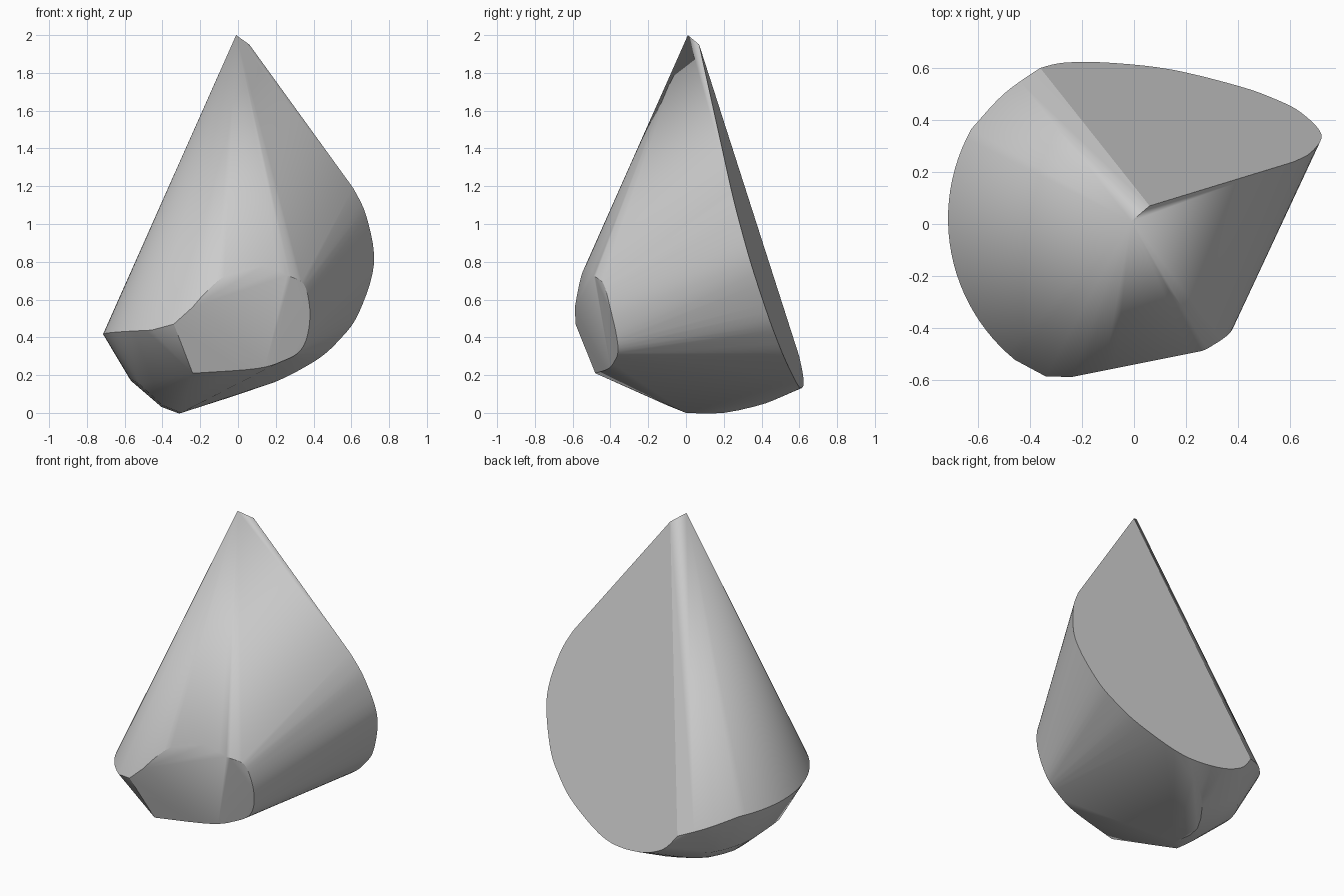
import bpy
import bmesh
import math
from mathutils import Vector

default_cube = bpy.data.objects.get("Cube")
if default_cube:
    bpy.data.objects.remove(default_cube, do_unlink=True)

APEX = Vector((-0.01, 0.01, 2.0))
CONE_SLOPE = 0.445


def back_plane(x, z):
    """Point on the large slanted flat cut at the back."""
    return Vector((x, 0.651 - 0.102 * x - 0.295 * z, z))


def cone_point(x, y):
    """Point on the conical upper surface."""
    radius = math.hypot(x - APEX.x, y - APEX.y)
    return Vector((x, y, APEX.z - radius / CONE_SLOPE))


def smooth_path(points, steps=5):
    """Rounded path through the given points."""
    points = [Vector(p) for p in points]
    path = []
    for i in range(len(points) - 1):
        a = points[max(i - 1, 0)]
        b, c = points[i], points[i + 1]
        d = points[min(i + 2, len(points) - 1)]
        for s in range(steps):
            t = s / steps
            path.append(0.5 * (2 * b + (c - a) * t
                               + (2 * a - 5 * b + 4 * c - d) * t * t
                               + (3 * b - a - 3 * c + d) * t ** 3))
    return path + [points[-1]]


# Chipped tip
tip = [APEX, back_plane(0.06, 1.95)]

# Rounded rim of the flat back cut
back_profile = [(0.61, 1.19), (0.68, 1.04), (0.72, 0.79), (0.64, 0.53),
                (0.54, 0.39), (0.4, 0.27), (0.14, 0.145), (-0.1, 0.14),
                (-0.27, 0.2), (-0.36, 0.3)]
back_rim = smooth_path([back_plane(x, z) for x, z in back_profile])

# Lower rim of the cone, sweeping round the right side
cone_rim = []
for i in range(25):
    angle = math.radians(150 + 80 * i / 24)
    radius = 0.71 - 0.015 * i / 24
    cone_rim.append(cone_point(APEX.x + radius * math.cos(angle),
                               APEX.y + radius * math.sin(angle)))
cone_rim += smooth_path([(-0.36, 0.6, 0.3), (-0.5, 0.5, 0.35),
                         cone_rim[0]])
cone_rim.append(Vector((-0.34, -0.585, 0.47)))

# Curved top edge of the front facet
front_top = []
for i in range(13):
    x = -0.24 + 0.5 * i / 12
    front_top.append(cone_point(x, -0.54 + 0.2 * x))

# Rounded side and lower edge of the front facet
front_rim = smooth_path([(0.28, -0.48, 0.72), (0.35, -0.435, 0.68),
                         (0.38, -0.4, 0.55), (0.37, -0.37, 0.42),
                         (0.33, -0.36, 0.33), (0.25, -0.375, 0.28),
                         (0.1, -0.41, 0.235), (-0.24, -0.48, 0.21)])

# Rounded underside
base = smooth_path([(-0.3, 0, 0), (-0.3, 0.2, 0), (-0.15, 0.42, 0.05),
                    (-0.02, 0.5, 0.09)], 3)
base += smooth_path([(-0.4, -0.1, 0.04), (-0.4, 0.1, 0.03),
                     (-0.33, 0.32, 0.05), (-0.2, 0.47, 0.085)], 3)
base += smooth_path([(-0.52, -0.18, 0.15), (-0.57, 0, 0.18),
                     (-0.55, 0.2, 0.16), (-0.45, 0.38, 0.14),
                     (-0.3, 0.5, 0.14)], 3)

# Wrap all the edges in one faceted solid
bm = bmesh.new()
for point in tip + back_rim + cone_rim + front_top + front_rim + base:
    bm.verts.new(point)
bmesh.ops.remove_doubles(bm, verts=bm.verts, dist=0.004)
bmesh.ops.convex_hull(bm, input=bm.verts)
loose = [v for v in bm.verts if not v.link_faces]
bmesh.ops.delete(bm, geom=loose, context='VERTS')
bmesh.ops.dissolve_limit(bm, angle_limit=math.radians(0.8),
                         verts=bm.verts, edges=bm.edges)
bmesh.ops.recalc_face_normals(bm, faces=bm.faces)

mesh = bpy.data.meshes.new("pointed_stone")
bm.to_mesh(mesh)
bm.free()
stone = bpy.data.objects.new("pointed_stone", mesh)
bpy.context.collection.objects.link(stone)

# Plain grey stone
grey = bpy.data.materials.new("light_grey")
grey.use_nodes = True
colour = (0.6, 0.6, 0.6, 1)
grey.diffuse_color = colour
for node in grey.node_tree.nodes:
    if node.type == 'BSDF_PRINCIPLED':
        node.inputs["Base Color"].default_value = colour
mesh.materials.append(grey)

bpy.ops.object.select_all(action='DESELECT')
stone.select_set(True)
bpy.context.view_layer.objects.active = stone
bpy.ops.object.shade_smooth_by_angle(angle=math.radians(30))
